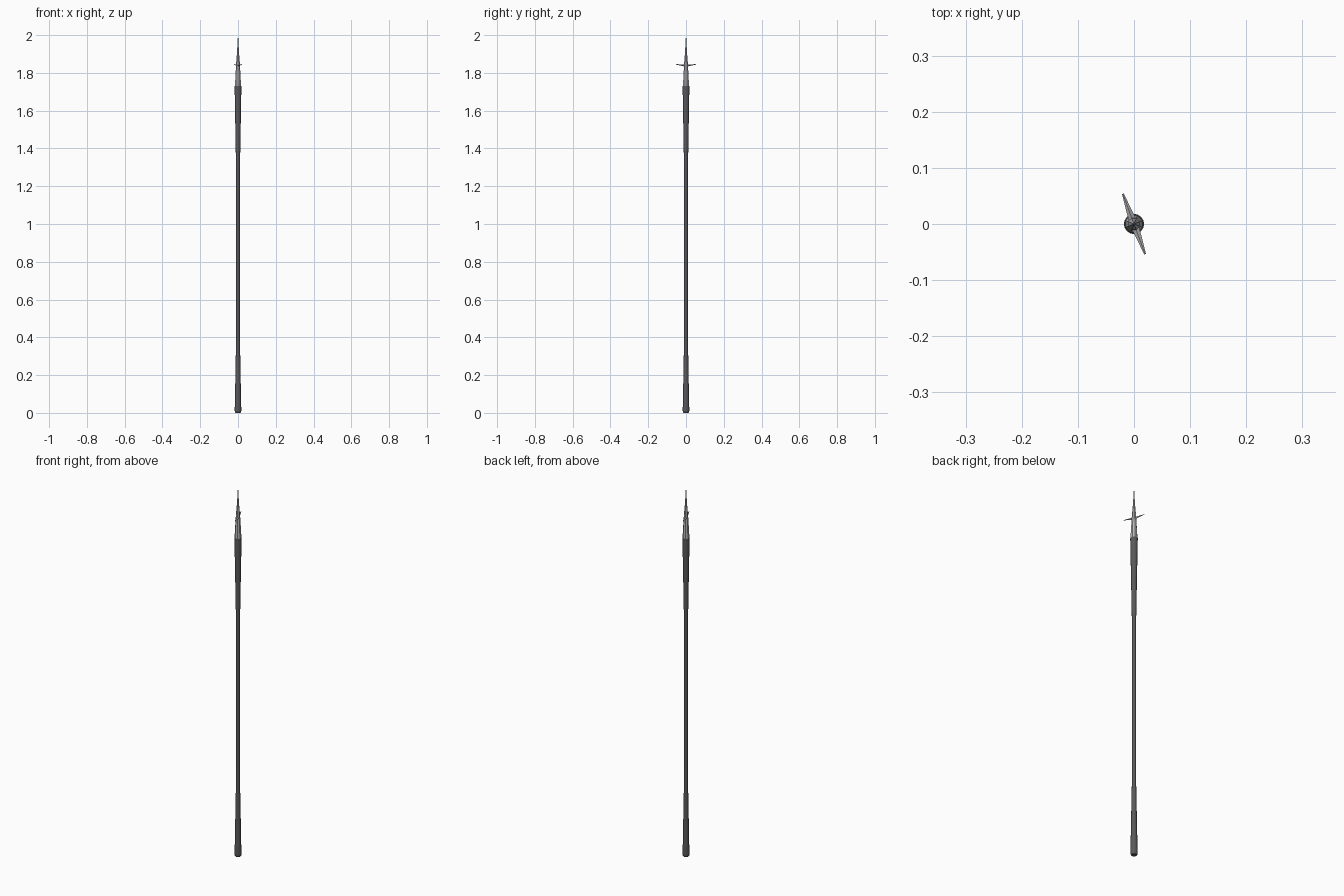
import bpy, bmesh, math
from mathutils import Vector

if "Cube" in bpy.data.objects:
    bpy.data.objects.remove(bpy.data.objects["Cube"])


def material(name, v):
    m = bpy.data.materials.new(name)
    m.diffuse_color = (v, v, v, 1)
    m.use_nodes = True
    m.node_tree.nodes["Principled BSDF"].inputs["Base Color"].default_value = m.diffuse_color
    return m


dark = material("dark grey shaft", 0.1)
steel = material("light steel", 0.48)


def finish(bm, name, mat, smooth):
    bmesh.ops.recalc_face_normals(bm, faces=bm.faces)
    me = bpy.data.meshes.new(name)
    bm.to_mesh(me)
    bm.free()
    ob = bpy.data.objects.new(name, me)
    bpy.context.collection.objects.link(ob)
    me.materials.append(mat)
    if smooth:
        bpy.ops.object.select_all(action='DESELECT')
        ob.select_set(True)
        bpy.context.view_layer.objects.active = ob
        bpy.ops.object.shade_smooth_by_angle(angle=math.radians(35))
    return ob


def turned(name, profile, sides, mat, smooth=True, turn=0.0):
    """Solid of revolution from (radius, height) pairs, capped at both ends."""
    bm = bmesh.new()
    rings = []
    for r, z in profile:
        rings.append([bm.verts.new((r * math.cos(turn + 2 * math.pi * i / sides),
                                    r * math.sin(turn + 2 * math.pi * i / sides), z))
                      for i in range(sides)])
    for a, b in zip(rings, rings[1:]):
        for i in range(sides):
            j = (i + 1) % sides
            bm.faces.new((a[i], a[j], b[j], b[i]))
    bm.faces.new(rings[0])
    bm.faces.new(rings[-1])
    return finish(bm, name, mat, smooth)


# Shaft: slim in the middle, flaring to both ends, rounded butt
turned("shaft", [(0.013, 0.0), (0.0165, 0.005), (0.0178, 0.014), (0.0163, 0.06),
                 (0.0136, 0.21), (0.0104, 0.39), (0.0104, 1.29), (0.0136, 1.48),
                 (0.0163, 1.63), (0.018, 1.73)], 16, dark)

# Spear head: socket cone narrowing into a long needle point
turned("spear_head", [(0.0172, 1.725), (0.0165, 1.75), (0.0125, 1.82), (0.0105, 1.855),
                      (0.0065, 1.90), (0.0042, 1.935), (0.0028, 1.96), (0.0006, 2.0)],
       8, steel, False, math.pi / 8)

# Side prongs: one thin tapering spike on each side, mirrored through the axis
out = Vector((-0.02, 0.054, 0)).normalized()
side = Vector((-out.y, out.x, 0))
for label, s in (("left", 1), ("right", -1)):
    bm = bmesh.new()
    rings = []
    for d, half_w, z, half_h in ((0.0, 0.0075, 1.838, 0.006), (0.03, 0.0045, 1.842, 0.0035),
                                 (0.0575, 0.0016, 1.845, 0.001)):
        rings.append([bm.verts.new(s * (out * d + side * half_w * u) + Vector((0, 0, z + half_h * v)))
                      for u, v in ((1, 0), (0, 1), (-1, 0), (0, -1))])
    for a, b in zip(rings, rings[1:]):
        for i in range(4):
            j = (i + 1) % 4
            bm.faces.new((a[i], a[j], b[j], b[i]))
    bm.faces.new(rings[0])
    bm.faces.new(rings[-1])
    finish(bm, label + "_prong", steel, False)
